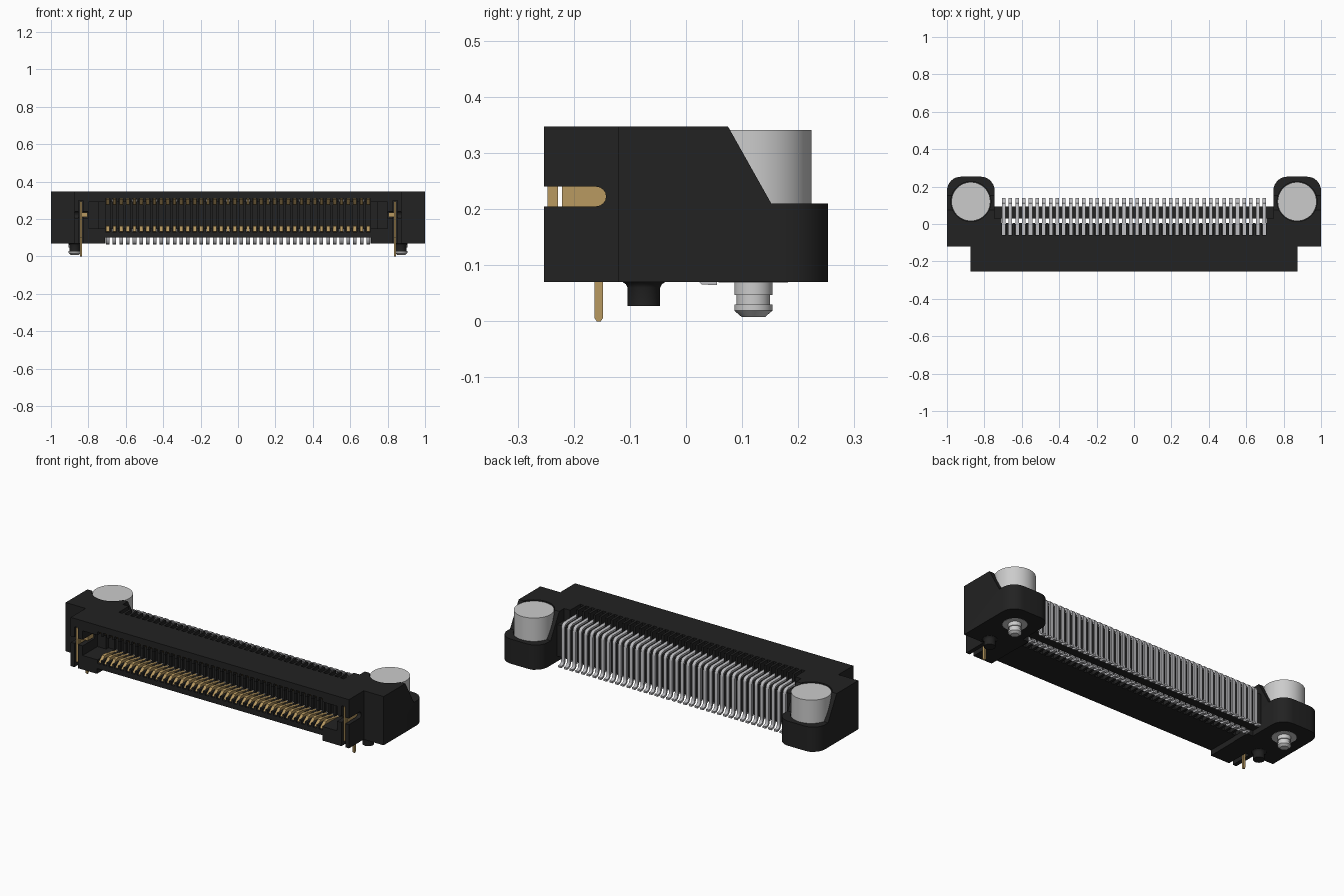
import bpy, bmesh, math
from mathutils import Vector

if "Cube" in bpy.data.objects:
    bpy.data.objects.remove(bpy.data.objects["Cube"])

N, PITCH = 40, 0.0357
X0 = -PITCH * (N - 1) / 2


def mat(name, c):
    m = bpy.data.materials.new(name)
    m.diffuse_color = (*c, 1)
    m.use_nodes = True
    m.node_tree.nodes["Principled BSDF"].inputs["Base Color"].default_value = m.diffuse_color
    return m


BLACK = mat("black plastic", (0.016, 0.016, 0.016))
GOLD = mat("gold plating", (0.48, 0.32, 0.12))
TIN = mat("tin pins", (0.5, 0.5, 0.52))
STEEL = mat("steel", (0.6, 0.6, 0.6))


def finish(bm, name, m):
    bmesh.ops.recalc_face_normals(bm, faces=bm.faces)
    me = bpy.data.meshes.new(name)
    bm.to_mesh(me)
    bm.free()
    ob = bpy.data.objects.new(name, me)
    bpy.context.collection.objects.link(ob)
    me.materials.append(m)
    return ob


def prism(bm, pts, xa, xb):
    """Extrude a (y, z) outline along x."""
    f = bm.faces.new([bm.verts.new((xa, y, z)) for y, z in pts])
    r = bmesh.ops.extrude_face_region(bm, geom=[f])
    vs = [v for v in r["geom"] if isinstance(v, bmesh.types.BMVert)]
    bmesh.ops.translate(bm, vec=(xb - xa, 0, 0), verts=vs)


def boxes(name, m, *bs):
    bm = bmesh.new()
    for xa, xb, ya, yb, za, zb in bs:
        prism(bm, [(ya, za), (yb, za), (yb, zb), (ya, zb)], xa, xb)
    return finish(bm, name, m)


def lathe(name, m, prof, cx, cy, seg=40):
    """Solid of revolution from (radius, z) pairs."""
    bm = bmesh.new()
    rings = [[bm.verts.new((cx + r * math.cos(2 * math.pi * i / seg),
                            cy + r * math.sin(2 * math.pi * i / seg), z))
              for i in range(seg)] for r, z in prof]
    for a, b in zip(rings, rings[1:]):
        for i in range(seg):
            j = (i + 1) % seg
            bm.faces.new((a[i], a[j], b[j], b[i]))
    bm.faces.new(rings[0])
    bm.faces.new(rings[-1])
    return smooth(finish(bm, name, m))


def smooth(ob):
    bpy.ops.object.select_all(action='DESELECT')
    ob.select_set(True)
    bpy.context.view_layer.objects.active = ob
    bpy.ops.object.shade_smooth_by_angle(angle=math.radians(35))
    return ob


def cut(ob, *cutters):
    bpy.context.view_layer.objects.active = ob
    for c in cutters:
        c.hide_render = True
        md = ob.modifiers.new("cut", 'BOOLEAN')
        md.operation, md.solver, md.object = 'DIFFERENCE', 'EXACT', c
        bpy.ops.object.modifier_apply(modifier=md.name)
        bpy.data.objects.remove(c)


def mirror(ob):
    ob.modifiers.new("mirror", 'MIRROR')
    return ob


def row(ob):
    a = ob.modifiers.new("row", 'ARRAY')
    a.count, a.use_relative_offset, a.use_constant_offset = N, False, True
    a.constant_offset_displace = (PITCH, 0, 0)


def ribbon(path, t):
    """Thicken a (y, z) path into a closed outline."""
    p = [Vector(q) for q in path]
    left, right = [], []
    for i, q in enumerate(p):
        d = (p[min(i + 1, len(p) - 1)] - p[max(i - 1, 0)]).normalized()
        n = Vector((-d.y, d.x)) * t / 2
        left.append(q + n)
        right.append(q - n)
    return [tuple(v) for v in left + right[::-1]]


# front shell with mating cavity, contact grooves, underside relief and clip slots
shell = boxes("front_shell", BLACK, (-.875, .875, -.253, -.06, .07, .347))
grooves = [(X0 + i * PITCH - .011, X0 + i * PITCH + .011, -.3, -.085, .13, .31) for i in range(N)]
slot = [(-.3, .205), (-.16, .205)]
slot += [(-.16 + .0175 * math.cos(a), .2225 + .0175 * math.sin(a))
         for a in [math.pi * (k / 8 - .5) for k in range(1, 8)]]
slot += [(-.16, .24), (-.3, .24)]
bm = bmesh.new()
prism(bm, slot, -1, 1)
side_slot = finish(bm, "slot_cutter", BLACK)
cut(shell,
    boxes("cavity_cutter", BLACK, (-.80, .80, -.3, -.10, .15, .29)),
    boxes("groove_cutter", BLACK, *grooves),
    boxes("relief_cutter", BLACK, (-.71, .71, -.3, .1, 0, .10)),
    boxes("slit_cutter", BLACK, (-.852, -.828, -.3, -.125, 0, .30), (.828, .852, -.3, -.125, 0, .30)),
    side_slot)

# rear comb that separates the pins
ribs = [(X0 + (i - .5) * PITCH - .007, X0 + (i - .5) * PITCH + .007, -.07, .005, .10, .347)
        for i in range(N + 1)]
boxes("rear_comb", BLACK, *ribs)
boxes("rear_core", BLACK, (-.75, .75, -.065, 0, .16, .275))
mirror(boxes("comb_end", BLACK, (.708, .76, -.07, .03, .07, .347)))
boxes("pin_support_bar", BLACK, (-.75, .75, .03, .093, .10, .28))

# mounting ears with rounded rear corners and a screw pocket
bm = bmesh.new()
prism(bm, [(-.12, .07), (-.12, .347), (.075, .347), (.152, .21), (.253, .21), (.253, .07)], .745, 1)
edges = [e for e in bm.edges if all(v.co.y > .25 for v in e.verts)
         and abs(e.verts[0].co.x - e.verts[1].co.x) < 1e-4]
bmesh.ops.bevel(bm, geom=edges, offset=.075, segments=8, profile=.5, affect='EDGES')
ear = finish(bm, "mounting_ear", BLACK)
cut(ear, lathe("pocket_cutter", BLACK, [(.107, .12), (.107, .5)], .872, .12))
mirror(smooth(ear))

# standoffs, screws, washers, locating pegs
mirror(lathe("standoff", STEEL, [(.104, .115), (.104, .341)], .872, .12, 48))
mirror(lathe("washer", STEEL, [(.062, .069), (.062, .08)], .872, .12))
mirror(lathe("screw_tip", STEEL, [(.021, .008), (.034, .019), (.034, .03), (.030, .03), (.030, .047),
                                  (.034, .047), (.034, .075)], .872, .12, 32))
mirror(lathe("locating_peg", BLACK, [(.029, .027), (.029, .06), (.032, .066), (.038, .07), (.038, .075)],
             .872, -.075, 32))

# gold ground clips: plate with narrow gap, inward bump and solder tail
mirror(boxes("ground_clip", GOLD,
             (.835, .845, -.247, -.228, .10, .295), (.835, .845, -.221, -.135, .10, .295),
             (.835, .845, -.23, -.219, .27, .295), (.835, .845, -.23, -.219, .10, .13),
             (.805, .838, -.20, -.15, .212, .235)))
bm = bmesh.new()
prism(bm, [(-.163, .11), (-.163, .006), (-.159, 0), (-.152, 0), (-.148, .006), (-.148, .11)], .835, .845)
mirror(finish(bm, "clip_tail", GOLD))

# gold spring contacts, lower and upper rows
spring = [(-.245, .133), (-.215, .163), (-.195, .165), (-.08, .142), (-.08, .131), (-.2, .131)]
for name, pts in (("lower_contact", spring), ("upper_contact", [(y, .44 - z) for y, z in spring])):
    bm = bmesh.new()
    prism(bm, pts, X0 - .009, X0 + .009)
    row(finish(bm, name, GOLD))

# tin solder pins, long outer row and short inner row
outer = [(-.09, .3), (.085, .3), (.097, .296), (.104, .288), (.107, .275), (.107, .105),
         (.109, .087), (.115, .076), (.124, .071), (.14, .07)]
inner = [(-.09, .14), (0, .14), (.01, .136), (.015, .125), (.016, .095), (.02, .08), (.03, .071), (.055, .07)]
for name, path in (("outer_pin", outer), ("inner_pin", inner)):
    bm = bmesh.new()
    prism(bm, ribbon(path, .011), X0 - .0095, X0 + .0095)
    row(smooth(finish(bm, name, TIN)))
